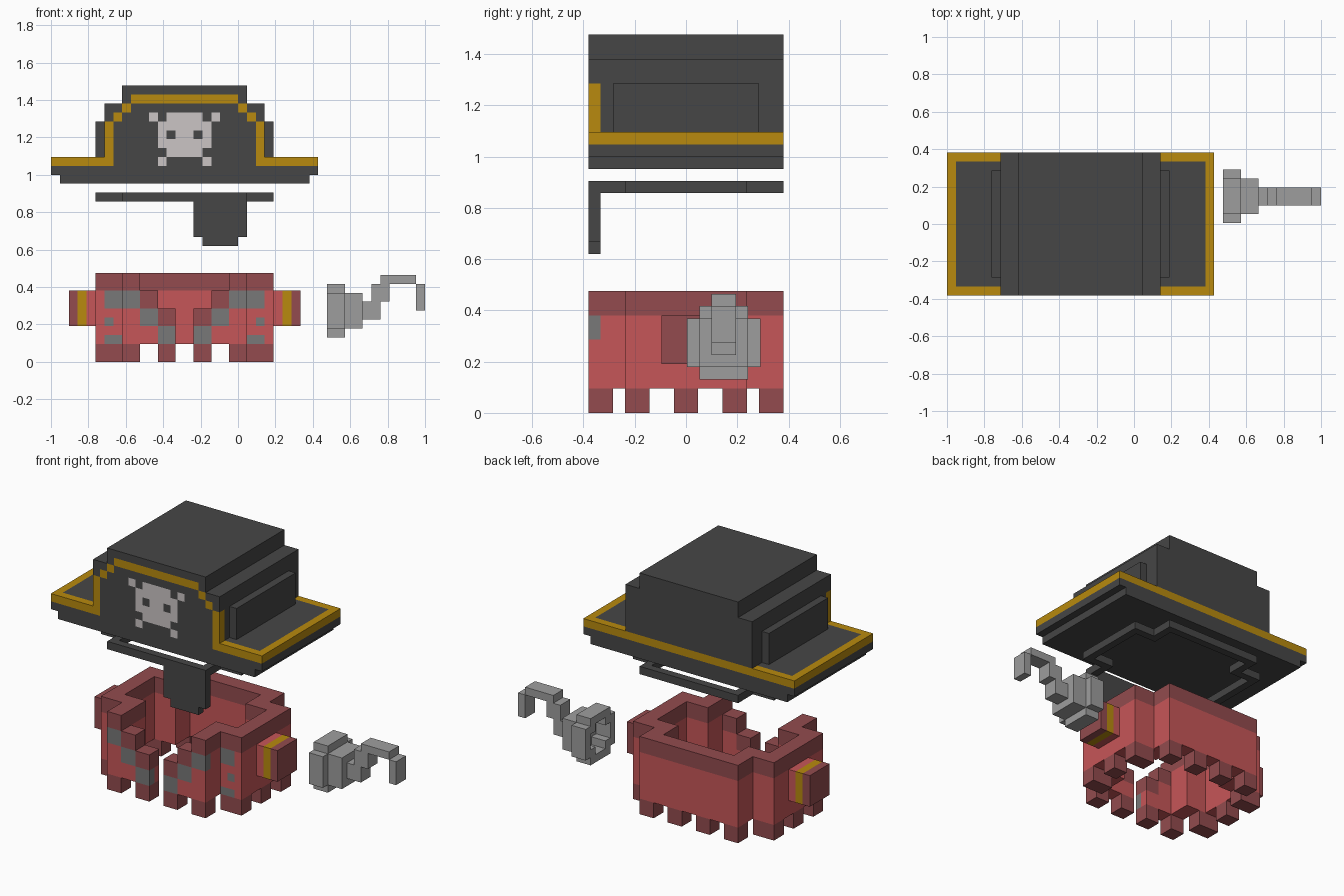
import bpy, bmesh

if "Cube" in bpy.data.objects:
    bpy.data.objects.remove(bpy.data.objects["Cube"])

U = 1 / 21           # size of one block
CX = -6              # block column the costume is mirrored about


def linear(c):
    c /= 255
    return c / 12.92 if c <= 0.04045 else ((c + 0.055) / 1.055) ** 2.4


COLOURS = {
    "black felt": (70, 70, 70), "gold trim": (184, 138, 14),
    "bone white": (203, 197, 197), "red cloth": (198, 86, 88),
    "dark red cloth": (147, 75, 78), "grey patch": (120, 120, 120),
    "steel": (158, 158, 158),
}
BLACK, GOLD, BONE, RED, DARK, GREY, STEEL = range(7)
MATS = []
for name, rgb in COLOURS.items():
    m = bpy.data.materials.new(name)
    m.diffuse_color = (*[linear(c) for c in rgb], 1)
    m.use_nodes = True
    m.node_tree.nodes["Principled BSDF"].inputs["Base Color"].default_value = m.diffuse_color
    MATS.append(m)


def box(cells, x, y, z, colour, mirror=False):
    """Fill a block range; colour None carves it away."""
    for i in range(*x):
        for j in range(*y):
            for k in range(*z):
                if colour is None:
                    cells.pop((i, j, k), None)
                else:
                    cells[i, j, k] = colour
    if mirror:
        box(cells, (2 * CX - x[1], 2 * CX - x[0]), y, z, colour)


def build(name, cells, shift=(0, 0, 0)):
    """Skin the filled blocks with their exposed faces and merge flat areas."""
    bm = bmesh.new()
    verts = {}

    def vert(p):
        if p not in verts:
            verts[p] = bm.verts.new([(c + s) * U for c, s in zip(p, shift)])
        return verts[p]

    for cell, colour in cells.items():
        for axis in range(3):
            for side in (0, 1):
                near = list(cell)
                near[axis] += 2 * side - 1
                if tuple(near) in cells:
                    continue
                a, b = (axis + 1) % 3, (axis + 2) % 3
                loop = []
                for da, db in ((0, 0), (1, 0), (1, 1), (0, 1)):
                    p = list(cell)
                    p[axis] += side
                    p[a] += da
                    p[b] += db
                    loop.append(vert(tuple(p)))
                f = bm.faces.new(loop if side else loop[::-1])
                f.material_index = colour
    bmesh.ops.dissolve_limit(bm, angle_limit=0.01, verts=bm.verts[:],
                             edges=bm.edges[:], delimit={'MATERIAL'})
    used = sorted(set(cells.values()))
    for f in bm.faces:
        f.material_index = used.index(f.material_index)
    me = bpy.data.meshes.new(name)
    bm.to_mesh(me)
    bm.free()
    for u in used:
        me.materials.append(MATS[u])
    bpy.context.collection.objects.link(bpy.data.objects.new(name, me))


def ring(cells, z, wall, colour):
    """Hollow band with notched corners, as worn round the head and body."""
    box(cells, (-16, 4), (-5, 5), z, colour)
    box(cells, (-13, 1), (-8, 8), z, colour)
    w = wall
    box(cells, (-16 + w, 4 - w), (-5 + w, 5 - w), z, None)
    box(cells, (-13 + w, 1 - w), (-8 + w, 8 - w), z, None)


# Hat: brim, gold rim, stepped crown
hat = {}
box(hat, (-20, 8), (-8, 8), (20, 21), BLACK)
box(hat, (-21, 9), (-8, 8), (21, 22), BLACK)
box(hat, (-21, 9), (-8, 8), (22, 23), GOLD)
box(hat, (-20, 8), (-7, 7), (22, 23), BLACK)
box(hat, (-14, 2), (-8, -7), (22, 23), BLACK)
box(hat, (-15, 3), (-8, 8), (23, 29), BLACK)
box(hat, (-13, 1), (-8, 8), (29, 31), BLACK)
box(hat, (3, 4), (-6, 6), (23, 27), BLACK, True)
# Gold piping on the front
box(hat, (2, 3), (-8, -7), (22, 27), GOLD, True)
box(hat, (1, 2), (-8, -7), (27, 28), GOLD, True)
box(hat, (0, 1), (-8, -7), (28, 29), GOLD, True)
box(hat, (-12, 0), (-8, -7), (29, 30), GOLD)
# Skull and bones, as right-hand halves
for x, z, c in (((-6, -3), (24, 27), BONE), ((-6, -4), (27, 28), BONE),
                ((-6, -4), (23, 24), BONE), ((-3, -2), (27, 28), BONE),
                ((-4, -3), (22, 23), BONE), ((-5, -4), (25, 26), BLACK)):
    box(hat, x, (-8, -7), z, c, True)
build("hat", hat)

# Eye patch on its head band
patch = {}
ring(patch, (18, 19), 1, BLACK)
box(patch, (-5, 1), (-8, -7), (14, 18), BLACK)
box(patch, (-4, 0), (-8, -7), (13, 14), BLACK)
build("eye_patch", patch)

# Jacket: walls and collar
jacket = {}
ring(jacket, (2, 8), 2, RED)
ring(jacket, (8, 10), 2, DARK)
# Open front with stepped lapels
box(jacket, (-11, -1), (-8, -6), (8, 10), None)
box(jacket, (-9, -3), (-8, -6), (6, 8), None)
box(jacket, (-7, -5), (-8, -6), (2, 6), None)
box(jacket, (-3, -1), (-8, -6), (6, 8), DARK, True)
box(jacket, (-5, -3), (-8, -6), (4, 6), DARK, True)
# Grey patches
for x, y, z in (((-1, 1), -8, (6, 8)), ((1, 3), -5, (6, 8)),
                ((-3, -1), -8, (4, 6)), ((-5, -3), -8, (2, 4)),
                ((2, 3), -5, (4, 5)), ((1, 3), -5, (2, 3))):
    box(jacket, x, (y, y + 1), z, GREY, True)
# Ragged hem
for y in ((-8, -6), (6, 8)):
    for x in ((-5, -3), (-1, 1)):
        box(jacket, x, y, (0, 2), DARK, True)
for x, y in (((1, 4), (-5, -3)), ((2, 4), (-1, 1)), ((1, 4), (3, 5))):
    box(jacket, x, y, (0, 2), DARK, True)
build("jacket", jacket)

# Sleeves with gold cuffs
for side, start, step in (("right", 4, 1), ("left", -17, -1)):
    sleeve = {}
    for n, c in enumerate((RED, GOLD, DARK)):
        x = start + n * step
        box(sleeve, (x, x + 1), (-2, 2), (4, 8), c)
    build("sleeve_" + side, sleeve)

# Hook: hollow cuff, neck and curved claw
hook = {}
box(hook, (10, 12), (0, 6), (4, 8), STEEL)
box(hook, (10, 12), (1, 5), (3, 9), STEEL)
box(hook, (12, 14), (1, 5), (4, 8), STEEL)
box(hook, (10, 12), (1, 5), (5, 7), None)
box(hook, (10, 12), (2, 4), (4, 8), None)
for x, z in (((14, 16), (5, 7)), ((15, 17), (7, 9)),
             ((16, 20), (9, 10)), ((20, 21), (6, 9))):
    box(hook, x, (2, 4), z, STEEL)
build("hook", hook, (0, 0.1, -0.25))
